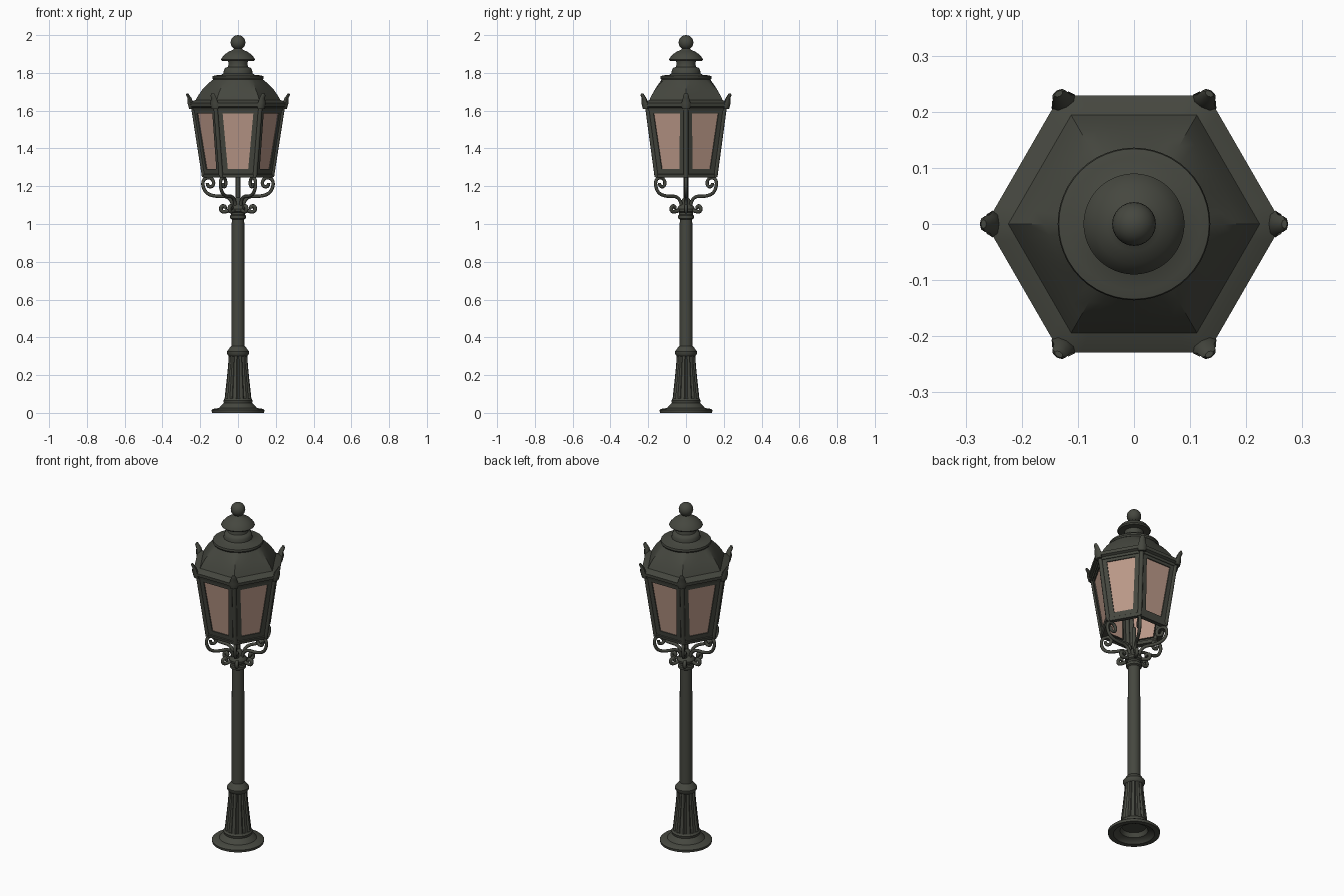
import bpy, bmesh, math
from mathutils import Vector

if "Cube" in bpy.data.objects:
    bpy.data.objects.remove(bpy.data.objects["Cube"])


def material(name, rgb):
    m = bpy.data.materials.new(name)
    m.diffuse_color = (*rgb, 1)
    m.use_nodes = True
    m.node_tree.nodes["Principled BSDF"].inputs["Base Color"].default_value = m.diffuse_color
    return m


IRON = material("dark_iron", (0.060, 0.063, 0.050))
GLASS = material("warm_glass", (0.50, 0.32, 0.25))
CORNERS = [k * math.pi / 3 for k in range(6)]


def polar(r, a, z):
    return Vector((r * math.cos(a), r * math.sin(a), z))


def finish(bm, name, mat, angle=35):
    bmesh.ops.recalc_face_normals(bm, faces=bm.faces)
    me = bpy.data.meshes.new(name)
    bm.to_mesh(me)
    bm.free()
    me.materials.append(mat)
    ob = bpy.data.objects.new(name, me)
    bpy.context.collection.objects.link(ob)
    bpy.ops.object.select_all(action='DESELECT')
    bpy.context.view_layer.objects.active = ob
    ob.select_set(True)
    bpy.ops.object.shade_smooth_by_angle(angle=math.radians(angle))
    return ob


def loft(name, profile, segs=48, flute=0.0):
    """Rings of (radius, z, hexagon amount); ends on the axis close to a point."""
    bm = bmesh.new()
    rings = []
    for p in profile:
        r, z, h = (*p, 0)[:3]
        ring = []
        for i in range(segs):
            a = 2 * math.pi * i / segs
            hexa = math.cos(math.pi / 6) / math.cos(a % (math.pi / 3) - math.pi / 6)
            groove = 1 - flute * (i % 4 == 0)
            ring.append(bm.verts.new(polar(r * (1 + h * (hexa - 1)) * groove, a, z)))
        rings.append(ring)
    for lo, hi in zip(rings, rings[1:]):
        for i in range(segs):
            j = (i + 1) % segs
            bm.faces.new((lo[i], lo[j], hi[j], hi[i]))
    bmesh.ops.remove_doubles(bm, verts=bm.verts, dist=1e-5)
    return finish(bm, name, IRON)


def tubes(name, path, radius, angles):
    """Smooth round bar along an (r, z) path, repeated around the axis."""
    cu = bpy.data.curves.new(name, 'CURVE')
    cu.dimensions = '3D'
    cu.bevel_depth = radius
    cu.bevel_resolution = 2
    cu.use_fill_caps = True
    for a in angles:
        s = cu.splines.new('NURBS')
        s.points.add(len(path) - 1)
        for pt, (r, z) in zip(s.points, path):
            pt.co = (*polar(r, a, z), 1)
        s.use_endpoint_u = True
        s.order_u = 3
        s.resolution_u = 4
    ob = bpy.data.objects.new(name, cu)
    bpy.context.collection.objects.link(ob)
    cu.materials.append(IRON)
    bpy.ops.object.select_all(action='DESELECT')
    bpy.context.view_layer.objects.active = ob
    ob.select_set(True)
    bpy.ops.object.convert(target='MESH')
    bpy.ops.object.shade_smooth_by_angle(angle=math.radians(50))


# Foot, hollow underneath
loft("foot", [(0, .045), (.065, .045), (.075, .02), (.10, .012), (.11, 0), (.138, 0),
              (.14, .014), (.132, .021), (.10, .026), (.088, .040), (.075, .052),
              (.078, .066), (.070, .076), (.03, .078)])

# Fluted pedestal and its collar
loft("fluted_pedestal", [(.072, .07), (.070, .09), (.061, .17), (.053, .25), (.049, .31)],
     flute=.13)
loft("pedestal_collar", [(.04, .298), (.049, .30), (.058, .312), (.059, .325),
                         (.050, .336), (.042, .348), (.034, .355)])

# Pole with top collar and socket
loft("pole", [(.035, .33), (.033, 1.04)], 32)
loft("pole_collar", [(.033, 1.025), (.042, 1.03), (.042, 1.045), (.036, 1.05), (.036, 1.06),
                     (.046, 1.066), (.048, 1.08), (.040, 1.095), (.028, 1.105),
                     (.022, 1.13), (.012, 1.14), (0, 1.14)], 32)
loft("centre_rod", [(0, 1.1), (.012, 1.1), (.012, 1.27), (0, 1.27)], 16)

# Scroll brackets under the lantern corners, and small curls at the collar
tubes("scroll_brackets",
      [(.025, 1.08), (.03, 1.12), (.06, 1.148), (.11, 1.145), (.165, 1.158), (.188, 1.20),
       (.183, 1.240), (.145, 1.248), (.126, 1.222), (.135, 1.196), (.162, 1.198),
       (.162, 1.218)], .009, CORNERS)
tubes("collar_curls",
      [(.035, 1.075), (.060, 1.066), (.086, 1.064), (.093, 1.085), (.080, 1.098),
       (.066, 1.090), (.070, 1.080)], .010, CORNERS)

# Lantern frame with six window openings, plus the panes
Z0, Z1, R0, R1 = 1.25, 1.615, .183, .24
frame, panes = bmesh.new(), bmesh.new()
for a in CORNERS:
    b = a + math.pi / 3
    inward = -polar(1, a + math.pi / 6, 0)

    def at(s, t):
        r, z = R0 + (R1 - R0) * t, Z0 + (Z1 - Z0) * t
        return polar(r, a, z).lerp(polar(r, b, z), (s + 1) / 2)

    outer = [at(-1, 0), at(1, 0), at(1, 1), at(-1, 1)]
    inner = [at(-.57, .11), at(.57, .11), at(.69, .92), at(-.69, .92)]
    back = [p + inward * .012 for p in inner]
    for i in range(4):
        j = (i + 1) % 4
        for quad in ((outer[i], outer[j], inner[j], inner[i]),
                     (inner[i], inner[j], back[j], back[i])):
            frame.faces.new([frame.verts.new(p) for p in quad])
    panes.faces.new([panes.verts.new(p + inward * .006) for p in inner])
bmesh.ops.remove_doubles(frame, verts=frame.verts, dist=1e-5)
finish(frame, "lantern_frame", IRON)
finish(panes, "glass_panes", GLASS)
tubes("corner_posts", [(R0 - .004, Z0), (R1 - .004, Z1)], .012, CORNERS)

# Bottom and top rims of the lantern
loft("bottom_rim", [(.155, 1.247, 1), (.186, 1.245, 1), (.190, 1.262, 1), (.180, 1.268, 1),
                    (.155, 1.266, 1), (.155, 1.247, 1)])

# Roof: hexagonal eave flowing into a round top
loft("roof", [(.225, 1.60, 1), (.242, 1.602, 1), (.246, 1.615, 1), (.262, 1.622, 1),
              (.264, 1.640, 1), (.242, 1.650, 1), (.224, 1.656, 1), (.211, 1.680, 1),
              (.190, 1.710, .95), (.160, 1.742, .7), (.128, 1.768, .1)])
loft("roof_cap", [(.11, 1.763), (.131, 1.764), (.136, 1.772), (.134, 1.783), (.118, 1.787),
                  (.088, 1.790), (.077, 1.797), (.075, 1.815), (.068, 1.826), (.054, 1.832),
                  (.050, 1.845), (.052, 1.862), (.084, 1.864), (.090, 1.871), (.084, 1.882),
                  (.070, 1.898), (.048, 1.913), (.028, 1.921), (.018, 1.93)])

# Ball finial
loft("ball_finial", [(.039 * math.sin(t * math.pi / 14), 1.961 - .039 * math.cos(t * math.pi / 14))
                     for t in range(15)], 24)

# Upturned leaf horns on the eave corners
horns = bmesh.new()
for a in CORNERS:
    out, side = polar(1, a, 0), polar(1, a + math.pi / 2, 0)
    rings = []
    # radius, height, half width, half depth
    for r, z, w, d in ((.246, 1.608, .022, .012), (.252, 1.64, .024, .015),
                       (.256, 1.665, .017, .011), (.266, 1.682, .014, .009),
                       (.268, 1.692, .008, .005)):
        rings.append([horns.verts.new(out * (r + d * math.sin(q)) + side * w * math.cos(q)
                                      + Vector((0, 0, z)))
                      for q in (k * math.pi / 4 for k in range(8))])
    for lo, hi in zip(rings, rings[1:]):
        for i in range(8):
            j = (i + 1) % 8
            horns.faces.new((lo[i], lo[j], hi[j], hi[i]))
    horns.faces.new(rings[0])
    horns.faces.new(rings[-1])
finish(horns, "eave_horns", IRON, 50)
